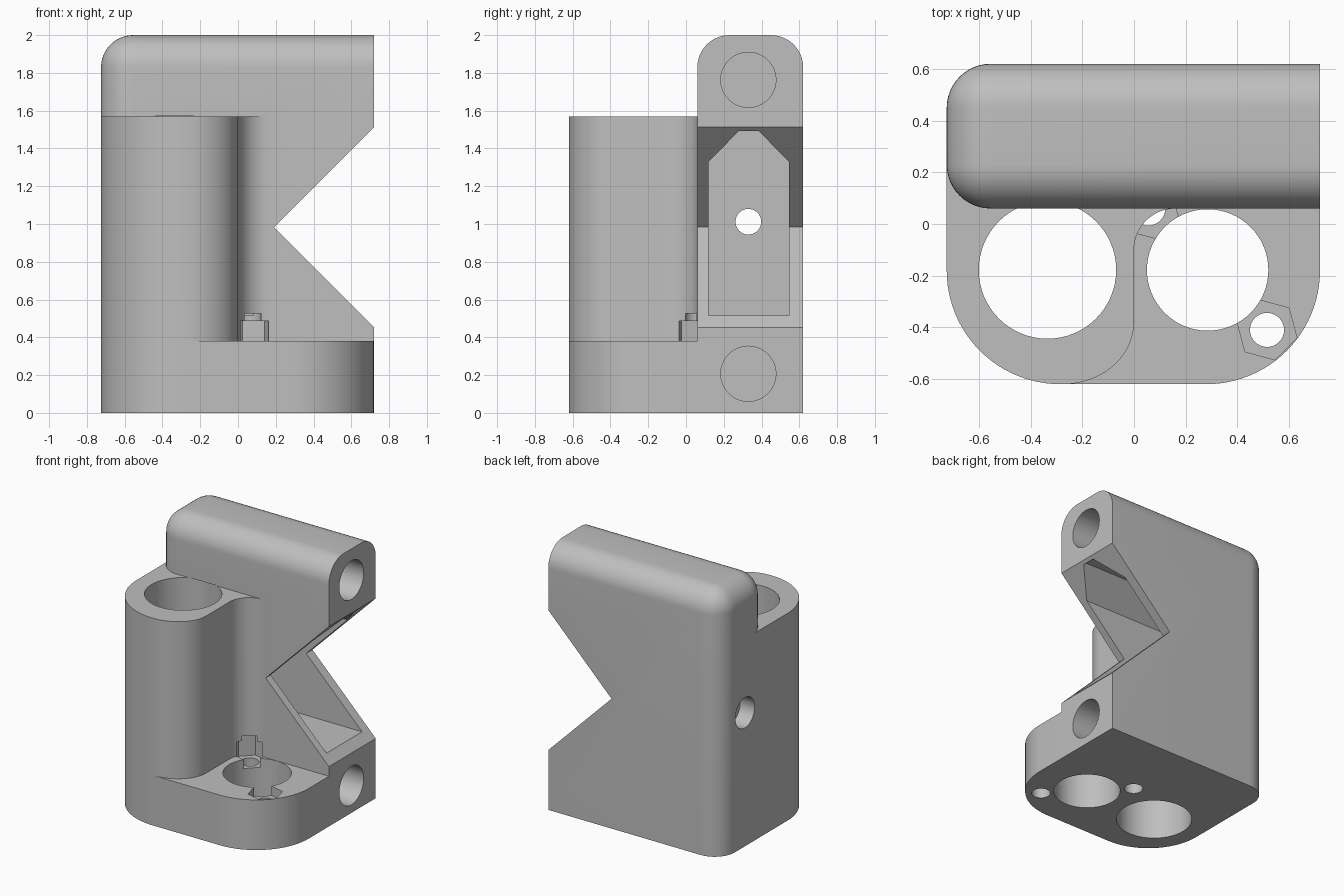
import bpy, bmesh, math
from mathutils import Matrix, Vector

cube = bpy.data.objects.get("Cube")
if cube:
    bpy.data.objects.remove(cube, do_unlink=True)

L, R, F, B = -0.725, 0.72, -0.62, 0.62   # outer limits
BF = 0.06                                # front of the upright block
BIG = 0.44                               # large corner radius
YC = F + BIG

grey = bpy.data.materials.new("plain grey")
grey.use_nodes = True
grey.diffuse_color = (0.52, 0.52, 0.52, 1)
grey.node_tree.nodes["Principled BSDF"].inputs["Base Color"].default_value = (0.52, 0.52, 0.52, 1)


def make(name, bm):
    bmesh.ops.recalc_face_normals(bm, faces=bm.faces[:])
    mesh = bpy.data.meshes.new(name)
    bm.to_mesh(mesh)
    bm.free()
    mesh.materials.append(grey)
    ob = bpy.data.objects.new(name, mesh)
    bpy.context.collection.objects.link(ob)
    return ob


def arc(cx, cy, rx, start, end, n=16, ry=None):
    ry = ry or rx
    angles = [math.radians(start + (end - start) * i / n) for i in range(n + 1)]
    return [(cx + rx * math.cos(a), cy + ry * math.sin(a)) for a in angles]


def prism(name, pts, lo, hi, axis="Z"):
    """Extrude a profile along an axis: XY along Z, YZ along X, XZ along Y."""
    place = {"Z": lambda a, b: (a, b, lo), "X": lambda a, b: (lo, a, b),
             "Y": lambda a, b: (a, lo, b)}[axis]
    step = Vector([(hi - lo) * (axis == c) for c in "XYZ"])
    bm = bmesh.new()
    face = bm.faces.new([bm.verts.new(place(*p)) for p in pts])
    out = bmesh.ops.extrude_face_region(bm, geom=[face])
    bmesh.ops.translate(bm, vec=step, verts=[v for v in out["geom"] if isinstance(v, bmesh.types.BMVert)])
    return make(name, bm)


def rod(name, a, b, radius, lo, hi, axis="Z", sides=64, turn=0):
    return prism(name, arc(a, b, radius, turn, turn + 360, sides)[:-1], lo, hi, axis)


def combine(target, tool, operation):
    mod = target.modifiers.new(operation, "BOOLEAN")
    mod.operation = operation
    mod.solver = "EXACT"
    mod.object = tool
    bpy.context.view_layer.objects.active = target
    bpy.ops.object.modifier_apply(modifier=mod.name)
    bpy.data.objects.remove(tool, do_unlink=True)


# Upright block with rounded top and left end
bm = bmesh.new()
bmesh.ops.create_cube(bm, size=1, matrix=Matrix.Translation(((L + R) / 2, (BF + B) / 2, 1))
                      @ Matrix.Diagonal((R - L, B - BF, 2, 1)))
edges = []
for e in bm.edges:
    mid = (e.verts[0].co + e.verts[1].co) / 2
    top, left = mid.z > 1.9, mid.x < L + 0.01
    if (top and mid.x < R - 0.01) or (left and 0.1 < mid.z < 1.9 and abs(mid.z - 1) < 0.01):
        edges.append(e)
bmesh.ops.bevel(bm, geom=edges, offset=0.17, segments=12, profile=0.5, affect="EDGES")
body = make("bracket_body", bm)

# Low foot and bearing tower in front of the block
front_left = arc(L + BIG, YC, BIG, 180, 270, 24)
foot = prism("foot", [(L, 0.3)] + front_left + arc(R - BIG, YC, BIG, 270, 360, 24) + [(R, 0.3)], 0, 0.38)
tower = prism("tower", [(L, 0.3)] + front_left
              + arc(-0.275, -0.38, 0.275, 270, 360, 20, -F - 0.38)[1:]
              + arc(0.16, BF - 0.16, 0.16, 180, 90, 14) + [(0.16, 0.3)], 0, 1.57)
combine(body, foot, "UNION")
combine(body, tower, "UNION")

# Side notch and the belt pocket behind it
notch = prism("notch", [(0.19, 0.983), (0.92, 1.713), (0.92, 0.253)], -0.2, 0.9, "Y")
pocket = prism("pocket", [(0.12, 0.515), (0.545, 0.515), (0.545, 1.33), (0.372, 1.505),
                          (0.292, 1.505), (0.12, 1.33)], -0.45, 0.7, "X")
cutters = [notch, pocket]

# Blind rod sockets in the right end
for z in (0.207, 1.763):
    cutters.append(rod("rod_socket", 0.33, z, 0.146, -0.58, 0.9, "X"))

# Tension screw hole with a wider seat on the left
cutters.append(rod("screw_hole", 0.33, 1.012, 0.068, -0.9, 0, "X", 40))
cutters.append(rod("screw_seat", 0.33, 1.012, 0.115, -0.9, L + 0.12, "X", 40))

# Vertical bores for bearing and lead nut
cutters.append(rod("bearing_bore", -0.335, -0.178, 0.266, -0.1, 1.572))
cutters.append(rod("nut_bore", 0.285, -0.178, 0.235, -0.1, 0.45))

# Fixing holes with hexagonal nut seats
for x, y in ((0.515, -0.41), (0.055, 0.06)):
    cutters.append(rod("fixing_hole", x, y, 0.066, -0.1, 0.525, "Z", 32))
    cutters.append(rod("hex_seat", x, y, 0.12, 0.31, 0.487, "Z", 6, 45))

for cutter in cutters:
    combine(body, cutter, "DIFFERENCE")

# Smooth the rounded surfaces, keep edges crisp
bpy.ops.object.select_all(action="DESELECT")
body.select_set(True)
bpy.context.view_layer.objects.active = body
bpy.ops.object.shade_smooth_by_angle(angle=math.radians(25))
